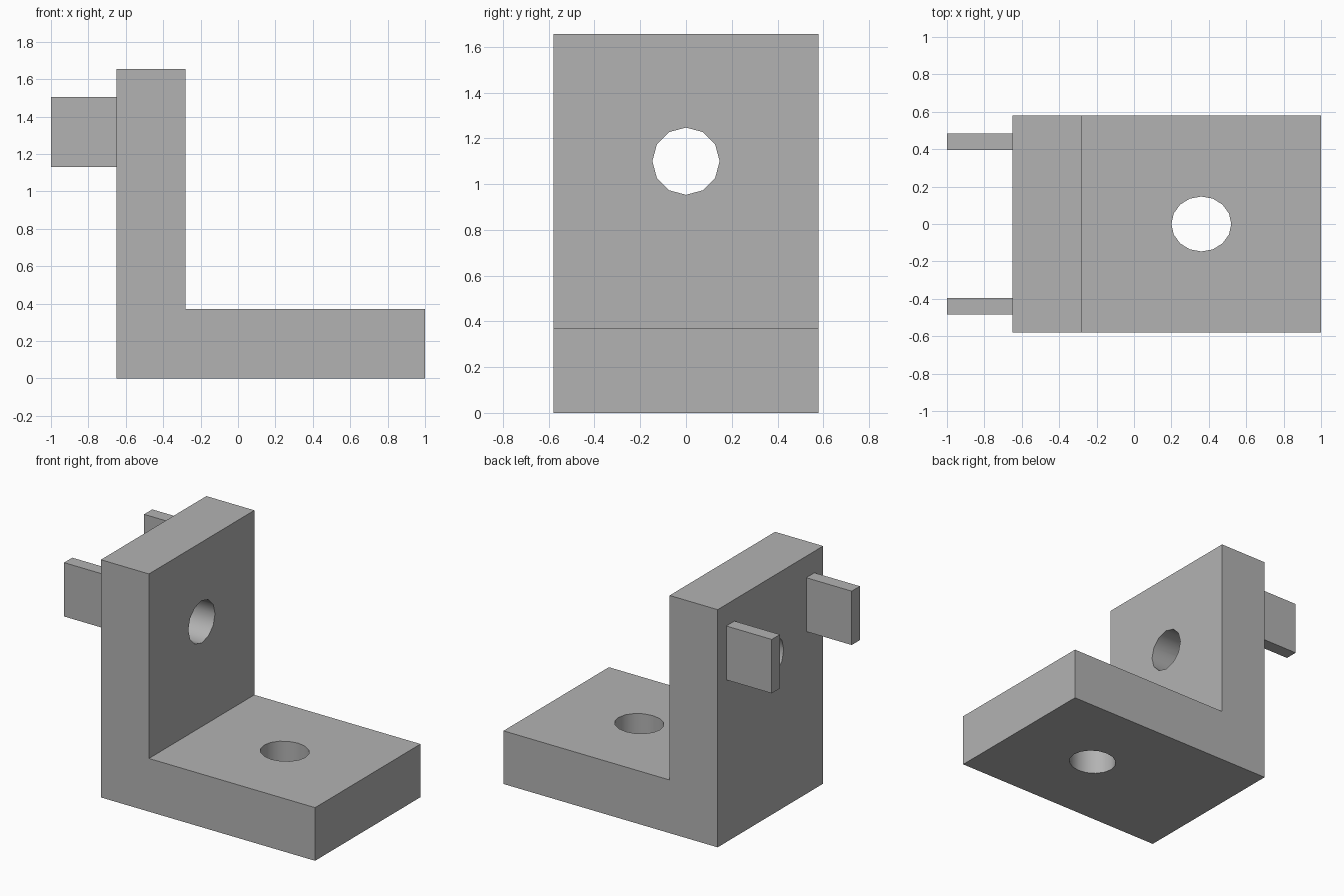
import bpy
import bmesh
from math import radians, pi
from mathutils import Matrix

cube = bpy.data.objects.get("Cube")
if cube:
    bpy.data.objects.remove(cube, do_unlink=True)

grey = bpy.data.materials.new("plain grey")
grey.use_nodes = True
GREY = (0.45, 0.45, 0.45, 1)
grey.diffuse_color = GREY
grey.node_tree.nodes["Principled BSDF"].inputs["Base Color"].default_value = GREY

WIDTH = 0.58          # half depth of the bracket
WALL_X = (-0.65, -0.28)
BASE_TOP = 0.37
HEIGHT = 1.655


def add_object(name, bm):
    bmesh.ops.recalc_face_normals(bm, faces=bm.faces)
    mesh = bpy.data.meshes.new(name)
    bm.to_mesh(mesh)
    bm.free()
    mesh.materials.append(grey)
    obj = bpy.data.objects.new(name, mesh)
    bpy.context.collection.objects.link(obj)
    return obj


def extruded(name, outline, y0, y1):
    """Extrude an x-z outline along y."""
    bm = bmesh.new()
    face = bm.faces.new([bm.verts.new((x, y0, z)) for x, z in outline])
    new = bmesh.ops.extrude_face_region(bm, geom=[face])["geom"]
    verts = [v for v in new if isinstance(v, bmesh.types.BMVert)]
    bmesh.ops.translate(bm, verts=verts, vec=(0, y1 - y0, 0))
    return add_object(name, bm)


def drill(target, name, sides, matrix):
    """Cut a unit cylinder, placed by matrix, out of target."""
    bm = bmesh.new()
    bmesh.ops.create_cone(bm, cap_ends=True, segments=sides,
                          radius1=1, radius2=1, depth=1, matrix=matrix)
    cutter = add_object(name, bm)
    cutter.hide_render = True
    mod = target.modifiers.new(name, "BOOLEAN")
    mod.operation = "DIFFERENCE"
    mod.solver = "EXACT"
    mod.object = cutter
    bpy.context.view_layer.objects.active = target
    bpy.ops.object.modifier_apply(modifier=mod.name)
    bpy.data.objects.remove(cutter, do_unlink=True)


# L-shaped bracket body
back, front = WALL_X
body = extruded("bracket_body",
                [(back, 0), (1, 0), (1, BASE_TOP), (front, BASE_TOP),
                 (front, HEIGHT), (back, HEIGHT)], -WIDTH, WIDTH)

# Bolt holes through the wall and the base
drill(body, "wall_hole", 12,
      Matrix.Translation((sum(WALL_X) / 2, 0, 1.1))
      @ Matrix.Rotation(pi / 2, 4, "Y")
      @ Matrix.Diagonal((0.147, 0.147, 0.6, 1)))
drill(body, "base_hole", 16,
      Matrix.Translation((0.36, 0, BASE_TOP / 2))
      @ Matrix.Diagonal((0.16, 0.147, 0.6, 1)))

# Pair of lugs behind the wall
for side, sign in (("left", 1), ("right", -1)):
    extruded(side + "_lug",
             [(-1, 1.13), (back, 1.13), (back, 1.505), (-1, 1.505)],
             sign * 0.395, sign * 0.485)

# Smooth hole walls, crisp block edges
bpy.ops.object.select_all(action="DESELECT")
body.select_set(True)
bpy.context.view_layer.objects.active = body
bpy.ops.object.shade_smooth_by_angle(angle=radians(35))
